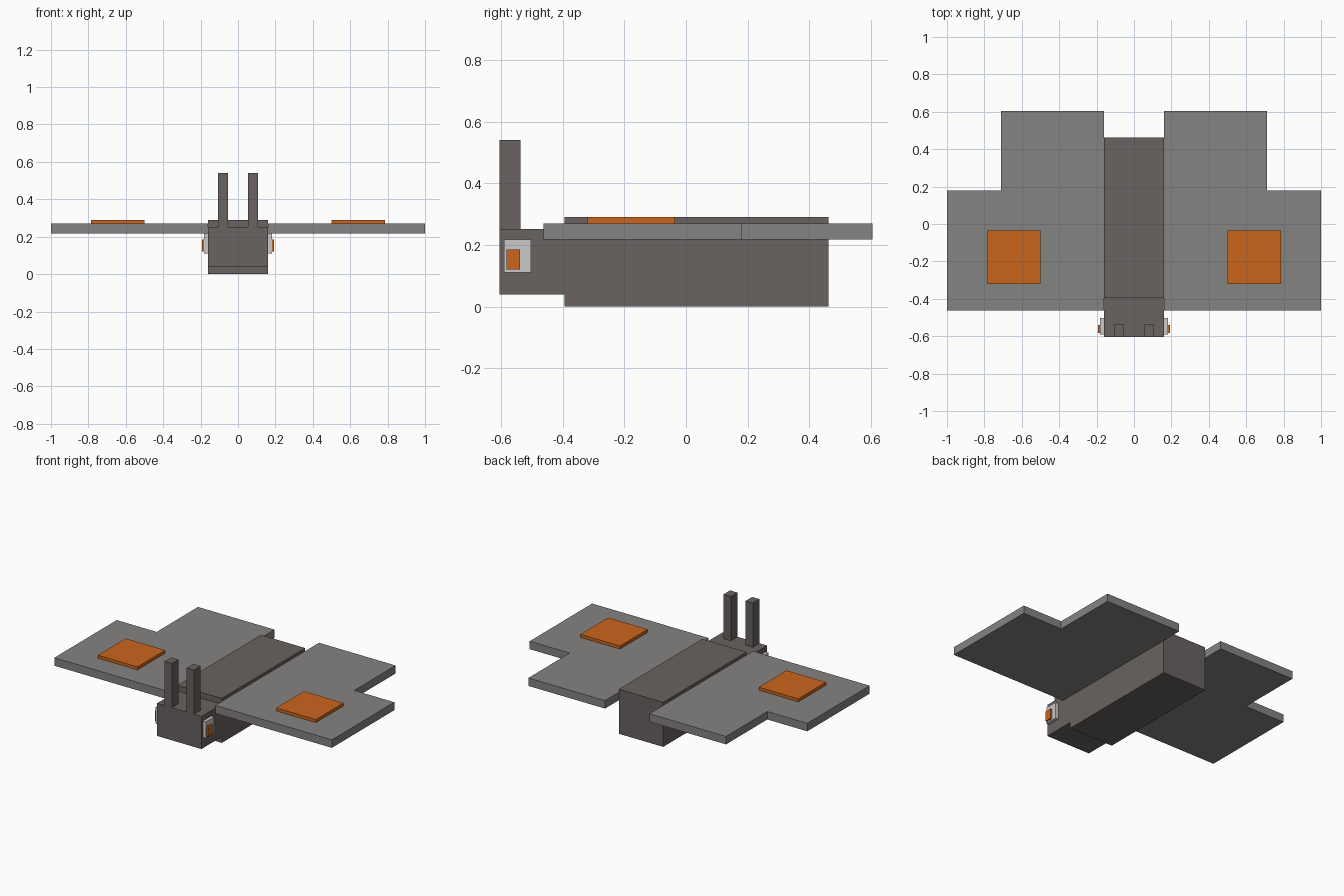
import bpy
import bmesh

if "Cube" in bpy.data.objects:
    bpy.data.objects.remove(bpy.data.objects["Cube"], do_unlink=True)


def material(name, r, g, b):
    mat = bpy.data.materials.new(name)
    mat.use_nodes = True
    colour = [(c / 255) ** 2.2 for c in (r, g, b)] + [1]
    mat.diffuse_color = colour
    mat.node_tree.nodes["Principled BSDF"].inputs["Base Color"].default_value = colour
    return mat


dark_grey = material("dark warm grey", 105, 98, 97)
mid_grey = material("mid grey", 131, 130, 128)
orange = material("orange", 201, 101, 34)
pale_grey = material("pale grey", 200, 200, 200)


def prism(name, outline, z0, z1, mat):
    """Extrude a flat outline (x, y) from z0 up to z1."""
    bm = bmesh.new()
    base = bm.faces.new([bm.verts.new((x, y, z0)) for x, y in outline])
    top = bmesh.ops.extrude_face_region(bm, geom=[base])["geom"]
    verts = [v for v in top if isinstance(v, bmesh.types.BMVert)]
    bmesh.ops.translate(bm, verts=verts, vec=(0, 0, z1 - z0))
    bmesh.ops.recalc_face_normals(bm, faces=bm.faces)
    mesh = bpy.data.meshes.new(name)
    bm.to_mesh(mesh)
    bm.free()
    mesh.materials.append(mat)
    obj = bpy.data.objects.new(name, mesh)
    bpy.context.collection.objects.link(obj)
    return obj


def box(name, x, y, z, mat):
    outline = [(x[0], y[0]), (x[1], y[0]), (x[1], y[1]), (x[0], y[1])]
    return prism(name, outline, z[0], z[1], mat)


# Body and head
box("body", (-0.16, 0.16), (-0.395, 0.463), (0, 0.29), dark_grey)
box("head", (-0.16, 0.16), (-0.605, -0.395), (0.04, 0.252), dark_grey)

for side, s in (("left", 1), ("right", -1)):
    def span(a, b):
        return tuple(sorted((a * s, b * s)))

    # Stepped wing with a raised square spot
    wing = [(0.16, -0.462), (1, -0.462), (1, 0.18), (0.712, 0.18),
            (0.712, 0.605), (0.16, 0.605)]
    prism(side + "_wing", [(x * s, y) for x, y in wing], 0.218, 0.27, mid_grey)
    box(side + "_wing_spot", span(0.5, 0.785), (-0.32, -0.035), (0.27, 0.29), orange)

    # Antenna
    box(side + "_antenna", span(0.053, 0.106), (-0.605, -0.537), (0.252, 0.54), dark_grey)

    # Eye and pupil
    box(side + "_eye", span(0.16, 0.181), (-0.59, -0.503), (0.11, 0.217), pale_grey)
    box(side + "_pupil", span(0.181, 0.192), (-0.582, -0.539), (0.12, 0.186), orange)
